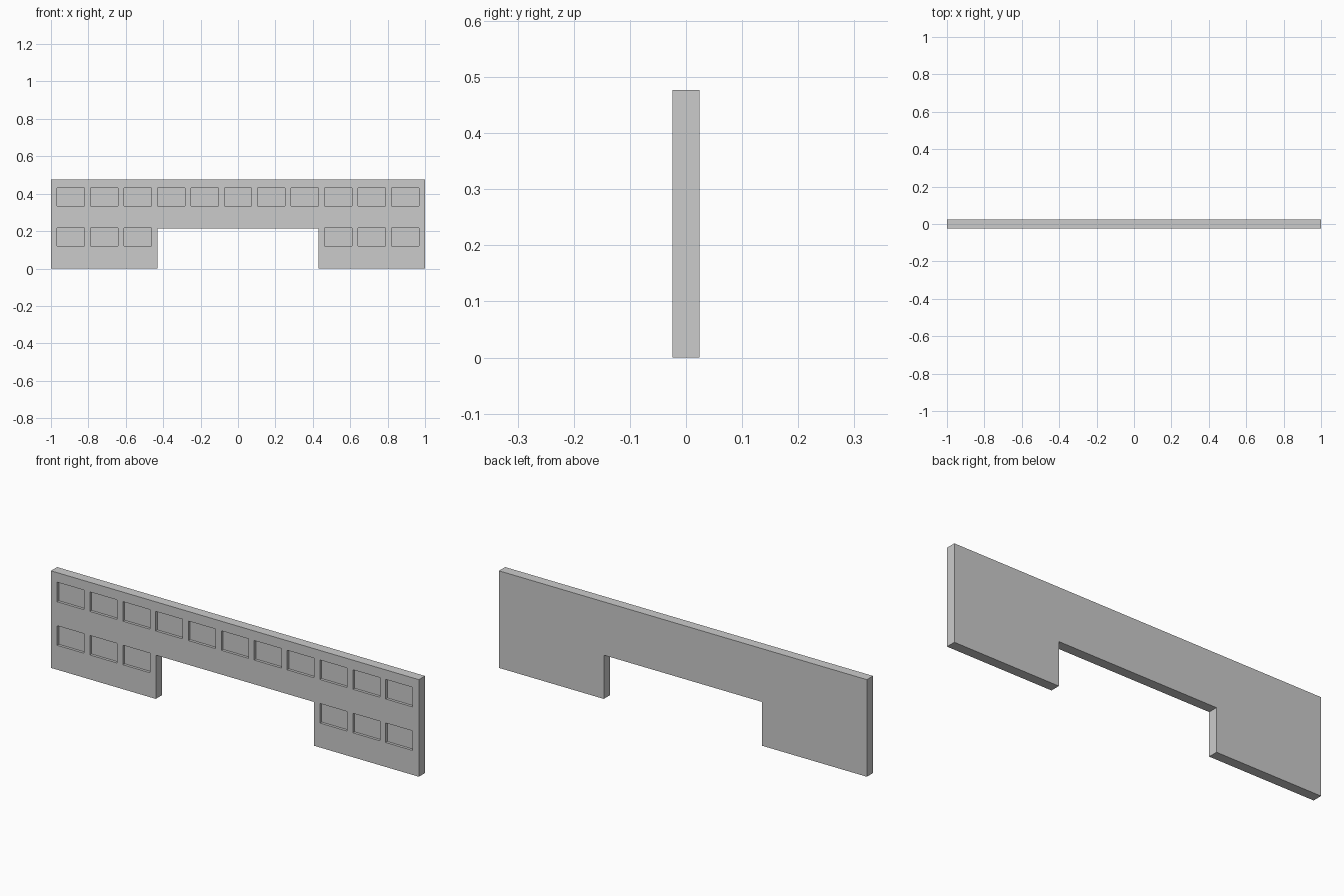
import bpy, bmesh
from mathutils import Matrix

if "Cube" in bpy.data.objects:
    bpy.data.objects.remove(bpy.data.objects["Cube"])

HALF_T = 0.024           # half wall thickness
TOP, ARCH_X, ARCH_Z = 0.477, 0.43, 0.215
WIN_W, WIN_H, RECESS = 0.147, 0.096, 0.013
PITCH = 0.1786


def make_object(name, bm):
    bmesh.ops.recalc_face_normals(bm, faces=bm.faces)
    mesh = bpy.data.meshes.new(name)
    bm.to_mesh(mesh)
    bm.free()
    obj = bpy.data.objects.new(name, mesh)
    bpy.context.collection.objects.link(obj)
    return obj


# Wall: bridge-shaped outline extruded through its thickness
outline = [(-1, 0), (-ARCH_X, 0), (-ARCH_X, ARCH_Z), (ARCH_X, ARCH_Z),
           (ARCH_X, 0), (1, 0), (1, TOP), (-1, TOP)]
bm = bmesh.new()
face = bm.faces.new([bm.verts.new((x, -HALF_T, z)) for x, z in outline])
ext = bmesh.ops.extrude_face_region(bm, geom=[face])
verts = [v for v in ext["geom"] if isinstance(v, bmesh.types.BMVert)]
bmesh.ops.translate(bm, verts=verts, vec=(0, 2 * HALF_T, 0))
wall = make_object("facade_wall", bm)

# Window recesses: full upper row, three per leg in the lower row
bm = bmesh.new()
for z, columns in ((0.382, range(-5, 6)), (0.168, (-5, -4, -3, 3, 4, 5))):
    for i in columns:
        bmesh.ops.create_cube(bm, size=1, matrix=(
            Matrix.Translation((i * PITCH, -HALF_T, z))
            @ Matrix.Diagonal((WIN_W, 2 * RECESS, WIN_H, 1))))
cutter = make_object("window_cutter", bm)
cutter.hide_render = True

# Carve the windows, then drop the cutter
mod = wall.modifiers.new("windows", 'BOOLEAN')
mod.operation = 'DIFFERENCE'
mod.solver = 'EXACT'
mod.object = cutter
bpy.context.view_layer.objects.active = wall
bpy.ops.object.modifier_apply(modifier=mod.name)
bpy.data.objects.remove(cutter)
